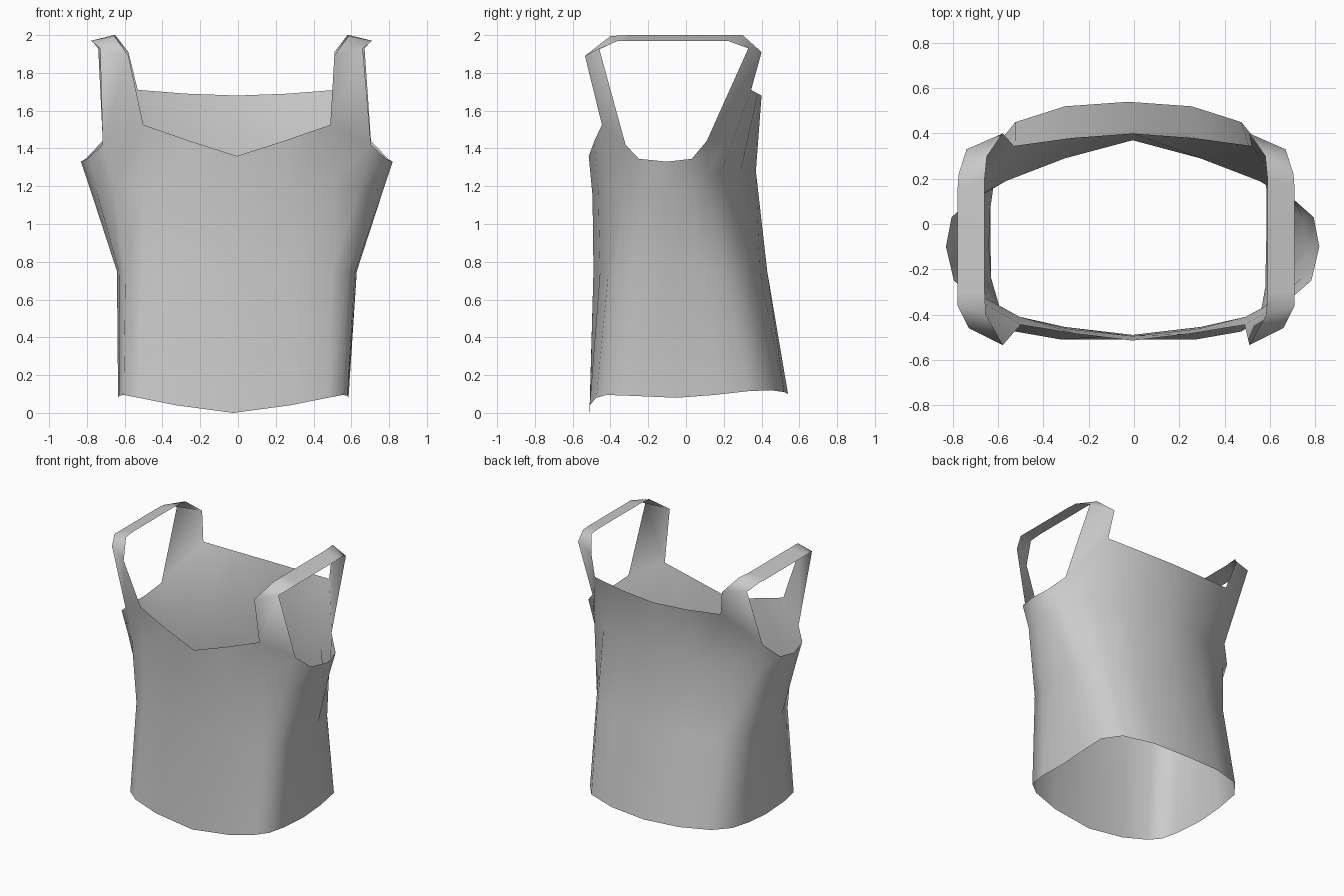
import bpy, bmesh
from mathutils import Vector

# Half outlines run from front centre, round the side, to back centre
hem = [(0, -.51, 0), (.30, -.51, .04), (.50, -.475, .08), (.58, -.42, .095),
       (.605, -.28, .09), (.61, -.05, .08), (.61, .15, .095), (.595, .33, .115),
       (.50, .45, .12), (.28, .52, .11), (0, .54, .10)]
waist = [(x, y, .75) for x, y in
         [(0, -.49), (.30, -.455), (.50, -.41), (.59, -.36), (.625, -.24), (.635, -.10),
          (.63, .06), (.61, .20), (.52, .32), (.30, .39), (0, .43)]]
chest = [(0, -.495, 1.15), (.28, -.465, 1.17), (.50, -.41, 1.20), (.655, -.325, 1.20),
         (.745, -.24, 1.18), (.775, -.10, 1.18), (.75, .03, 1.18), (.695, .11, 1.25),
         (.56, .19, 1.28), (.30, .29, 1.28), (0, .37, 1.28)]
# Neckline and armhole edge
top = [(0, -.515, 1.36), (.25, -.485, 1.44), (.495, -.445, 1.525), (.71, -.32, 1.42),
       (.79, -.25, 1.345), (.825, -.10, 1.33), (.80, .03, 1.345), (.71, .11, 1.44),
       (.525, .345, 1.71), (.27, .38, 1.69), (0, .40, 1.68)]
# Shoulder strap edges, front to back
strap_in = [(.545, -.535, 1.89), (.62, -.40, 1.995), (.625, -.30, 2.0),
            (.625, .20, 2.0), (.615, .30, 2.0), (.545, .40, 1.91)]
strap_out = [(.695, -.46, 1.93), (.745, -.36, 1.97), (.745, -.30, 1.97),
             (.745, .15, 1.97), (.74, .22, 1.97), (.705, .33, 1.93)]


def sway(z):
    """Slight sideways lean of the cloth at the hem and straps."""
    return -.035 if z > 1.85 else -.025 if z < .3 else -.006


def skin(bm, side, rows):
    """Join successive rows of points with quads on one side of the body."""
    grid = [[bm.verts.new(Vector((side * x + sway(z), y, z))) for x, y, z in r] for r in rows]
    for a, b in zip(grid, grid[1:]):
        for i in range(len(a) - 1):
            quad = [a[i], a[i + 1], b[i + 1], b[i]]
            bm.faces.new(quad if side > 0 else quad[::-1])


bm = bmesh.new()
for side in (1, -1):
    # Body panels
    skin(bm, side, [hem, waist, chest, top])
    # Shoulder strap, joined to the front and back panels
    inner = [top[2]] + strap_in + [top[8]]
    outer = [top[3]] + strap_out + [top[7]]
    skin(bm, side, list(zip(inner, outer)))
bmesh.ops.remove_doubles(bm, verts=bm.verts, dist=.0005)
for f in bm.faces:
    f.smooth = True

mesh = bpy.data.meshes.new("tank_top")
bm.to_mesh(mesh)
bm.free()
bpy.context.collection.objects.link(bpy.data.objects.new("tank_top", mesh))
